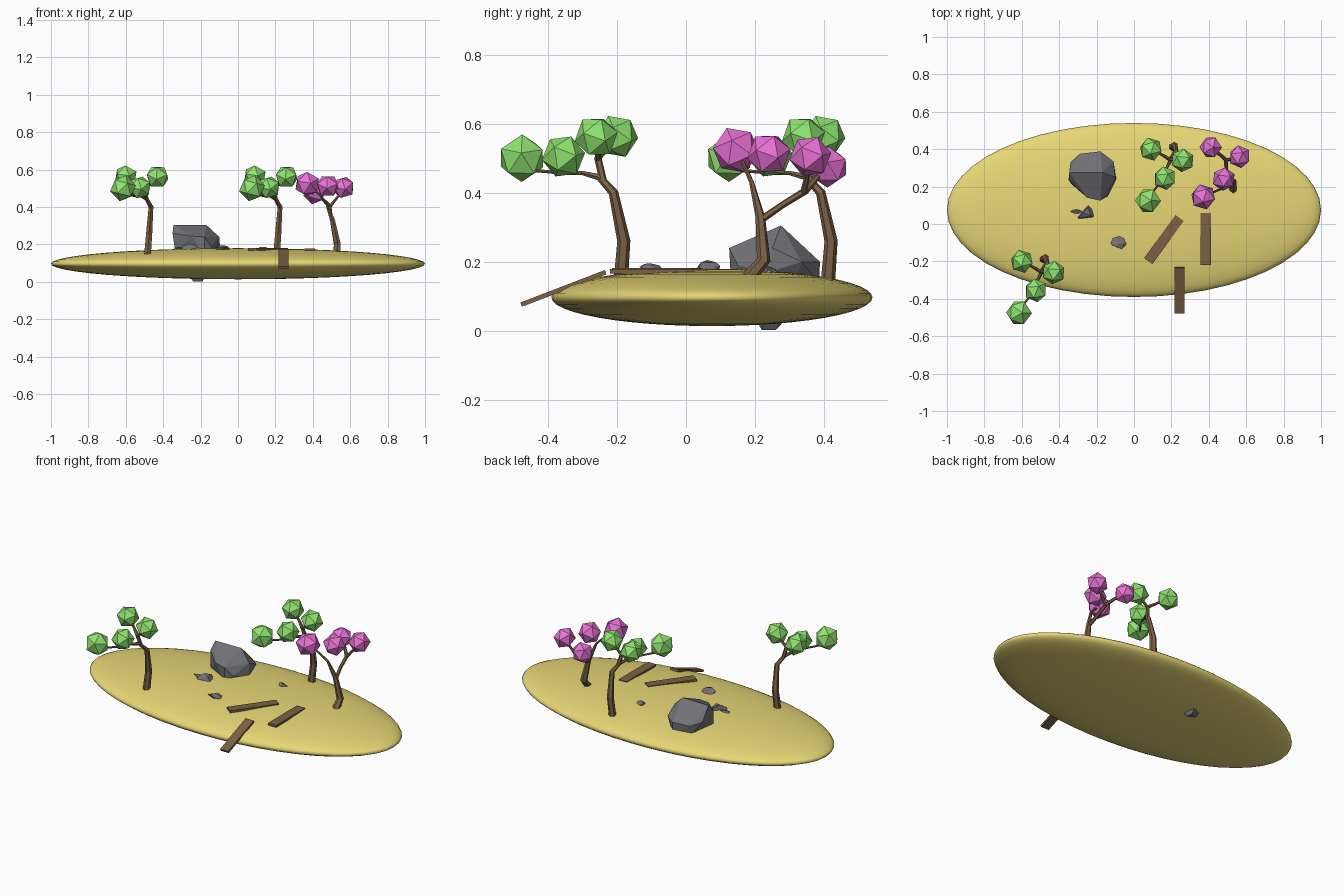
import bpy, bmesh, math, random
from mathutils import Vector, Matrix, Euler

if "Cube" in bpy.data.objects:
    bpy.data.objects.remove(bpy.data.objects["Cube"])

random.seed(4)


def material(name, rgb):
    m = bpy.data.materials.new(name)
    m.diffuse_color = (*rgb, 1)
    m.use_nodes = True
    m.node_tree.nodes["Principled BSDF"].inputs["Base Color"].default_value = m.diffuse_color
    return m


SAND = material("sand", (0.80, 0.68, 0.18))
BARK = material("bark", (0.20, 0.12, 0.06))
LEAF = material("leaf", (0.28, 0.78, 0.16))
BLOSSOM = material("blossom", (0.82, 0.17, 0.68))
STONE = material("stone", (0.17, 0.17, 0.19))


def add_mesh(name, bm, mat):
    bmesh.ops.recalc_face_normals(bm, faces=bm.faces)
    me = bpy.data.meshes.new(name)
    bm.to_mesh(me)
    bm.free()
    me.materials.append(mat)
    ob = bpy.data.objects.new(name, me)
    bpy.context.collection.objects.link(ob)
    return ob


def hull(name, points, mat):
    bm = bmesh.new()
    for p in points:
        bm.verts.new(p)
    res = bmesh.ops.convex_hull(bm, input=bm.verts)
    bmesh.ops.delete(bm, geom=res["geom_interior"], context='VERTS')
    return add_mesh(name, bm, mat)


def add_tube(bm, path, sides=6):
    """Tapered tube along (x, y, z, radius) points."""
    pts = [Vector(p[:3]) for p in path]
    rings = []
    for i, p in enumerate(pts):
        d = (pts[min(i + 1, len(pts) - 1)] - pts[max(i - 1, 0)]).normalized()
        ref = Vector((0, 0, 1)) if abs(d.z) < 0.5 else Vector((0, 1, 0))
        if i:
            ref = u
        u = (ref - d * ref.dot(d)).normalized()
        v = d.cross(u)
        r = path[i][3]
        rings.append([bm.verts.new(p + r * (u * math.cos(a) + v * math.sin(a)))
                      for a in (math.tau * k / sides for k in range(sides))])
    for a, b in zip(rings, rings[1:]):
        for k in range(sides):
            j = (k + 1) % sides
            bm.faces.new((a[k], a[j], b[j], b[k]))
    bm.faces.new(rings[0])
    bm.faces.new(rings[-1])


def tree(name, branches, clumps, leaf_mat, offset=(0, 0, 0)):
    off = Vector(offset)
    bm = bmesh.new()
    for path in branches:
        add_tube(bm, path)
    add_mesh(name + "_trunk", bm, BARK).location = off
    for i, (x, y, z, r) in enumerate(clumps):
        bm = bmesh.new()
        rot = Euler((0.4 + i, 0.3 * i, 0.9 * i)).to_matrix().to_4x4()
        bmesh.ops.create_icosphere(bm, subdivisions=1, radius=r, matrix=rot)
        add_mesh(f"{name}_foliage_{i + 1}", bm, leaf_mat).location = off + Vector((x, y, z))


# Island: flattened smooth ellipsoid
bm = bmesh.new()
bmesh.ops.create_uvsphere(bm, u_segments=48, v_segments=24, radius=1,
                          matrix=Matrix.Diagonal((1, 0.465, 0.083, 1)))
for f in bm.faces:
    f.smooth = True
add_mesh("island", bm, SAND).location = (0, 0.075, 0.097)

# Two identical green trees
green_branches = [
    [(-.485, -.19, .13, .021), (-.475, -.18, .26, .019), (-.465, -.21, .40, .014),
     (-.49, -.25, .445, .011), (-.515, -.30, .457, .007), (-.53, -.35, .457, .006),
     (-.605, -.45, .465, .005)],
    [(-.485, -.24, .435, .011), (-.50, -.255, .50, .011), (-.54, -.23, .525, .008),
     (-.585, -.205, .555, .005)],
    [(-.50, -.255, .495, .010), (-.435, -.255, .55, .005)],
]
green_clumps = [(-.60, -.20, .563, .064), (-.43, -.26, .562, .064),
                (-.525, -.355, .505, .064), (-.615, -.475, .50, .071)]
tree("left_tree", green_branches, green_clumps, LEAF)
tree("rear_tree", green_branches, green_clumps, LEAF, (.69, .60, 0))

# Blossom tree
tree("blossom_tree",
     [[(.53, .18, .15, .022), (.53, .225, .205, .020), (.505, .215, .33, .014),
       (.47, .19, .43, .007), (.39, .155, .51, .005)],
      [(.507, .215, .32, .011), (.495, .28, .365, .010), (.49, .345, .405, .011),
       (.455, .375, .44, .009), (.42, .40, .465, .006)],
      [(.49, .34, .40, .010), (.525, .35, .445, .008), (.565, .36, .49, .005)]],
     [(.37, .145, .523, .070), (.48, .24, .513, .064),
      (.565, .36, .505, .062), (.41, .41, .475, .062)],
     BLOSSOM)

# Large boulder, reaching through the underside of the island
hull("boulder", [
    (-.345, .275, .303), (-.17, .275, .305), (-.10, .25, .24), (-.35, .235, .26),
    (-.25, .14, .245), (-.18, .125, .24), (-.14, .15, .19), (-.095, .24, .17),
    (-.11, .335, .20), (-.18, .388, .20), (-.29, .375, .20), (-.34, .33, .22),
    (-.335, .215, .16), (-.29, .365, .14), (-.18, .385, .14), (-.18, .13, .15),
    (-.24, .24, .002), (-.19, .22, .002), (-.20, .26, .002)], STONE)


# Small stones
def stone(name, x, y, z, rx, ry, rz):
    pts = []
    for k in range(16):
        d = Vector([random.gauss(0, 1) for _ in range(3)]).normalized()
        pts.append((x + d.x * rx, y + d.y * ry, z + d.z * rz))
    hull(name, pts, STONE)


stone("stone_left", -.26, .06, .178, .05, .045, .028)
stone("stone_left_chip", -.31, .065, .176, .035, .014, .014)
stone("stone_middle", -.085, -.105, .174, .044, .040, .022)
stone("stone_rear", .134, .24, .174, .03, .025, .016)


# Loose planks
def plank(name, loc, length, tilt, turn):
    bm = bmesh.new()
    bmesh.ops.create_cube(bm, size=1, matrix=Matrix.Diagonal((.055, length, .013, 1)))
    ob = add_mesh(name, bm, BARK)
    ob.location = loc
    ob.rotation_euler = (math.radians(tilt), 0, math.radians(turn))


plank("plank_left", (.16, -.083, .175), .285, 0, -36)
plank("plank_right", (.383, -.08, .172), .28, 0, 0)
plank("plank_ramp", (.243, -.355, .123), .262, 21, 0)
